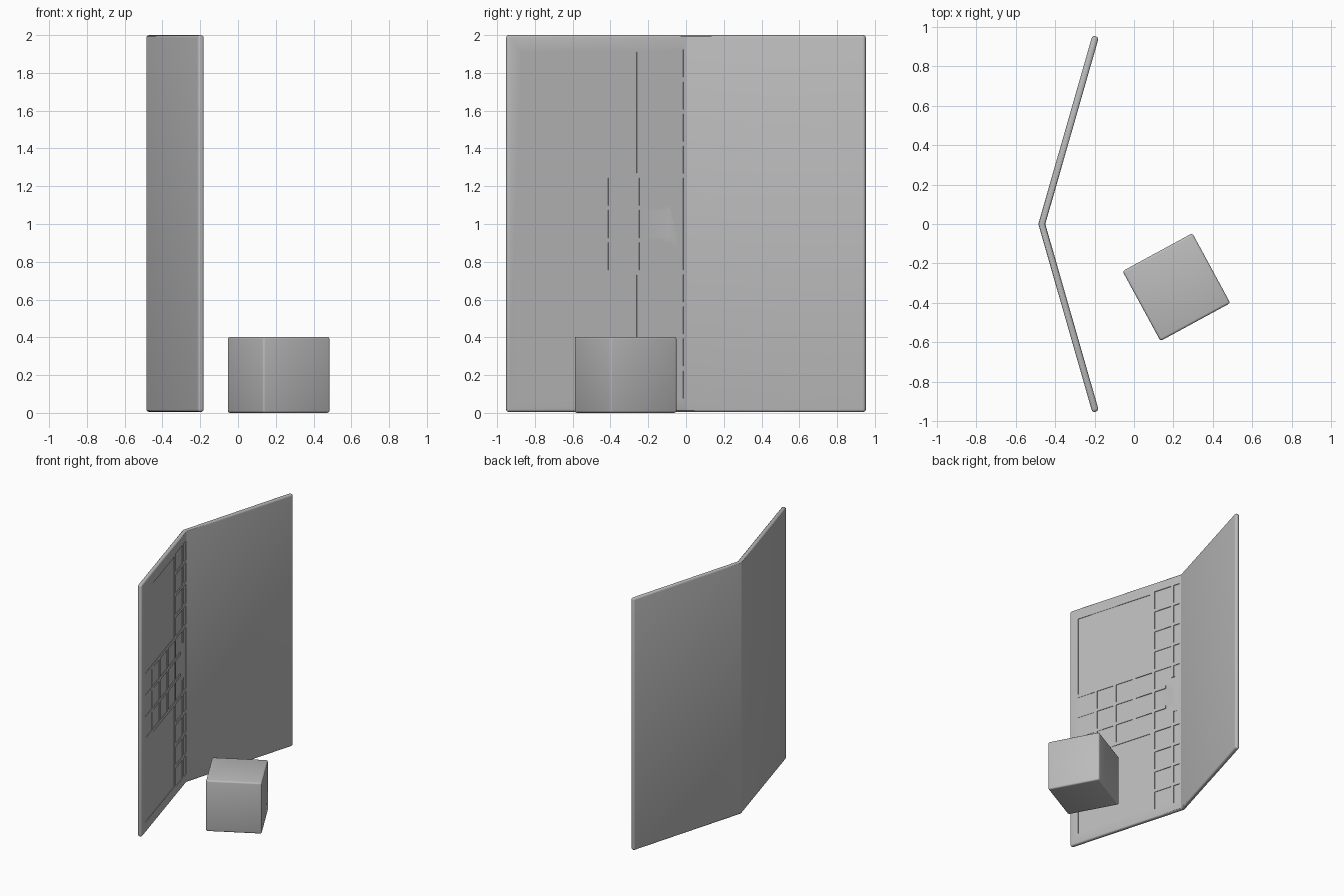
import bpy, bmesh, math
from mathutils import Matrix, Vector

old = bpy.data.objects.get("Cube")
if old:
    bpy.data.objects.remove(old, do_unlink=True)

grey = bpy.data.materials.new("plain grey")
grey.use_nodes = True
grey.diffuse_color = (0.5, 0.5, 0.5, 1)
grey.node_tree.nodes["Principled BSDF"].inputs["Base Color"].default_value = (0.5, 0.5, 0.5, 1)


def make_object(name, bm):
    bmesh.ops.recalc_face_normals(bm, faces=bm.faces)
    mesh = bpy.data.meshes.new(name)
    bm.to_mesh(mesh)
    bm.free()
    obj = bpy.data.objects.new(name, mesh)
    mesh.materials.append(grey)
    bpy.context.collection.objects.link(obj)
    return obj


def activate(obj):
    bpy.ops.object.select_all(action='DESELECT')
    obj.select_set(True)
    bpy.context.view_layer.objects.active = obj


def apply_bevel(obj, width):
    activate(obj)
    mod = obj.modifiers.new("round", 'BEVEL')
    mod.width, mod.segments = width, 3
    mod.limit_method, mod.angle_limit = 'ANGLE', math.radians(50)
    bpy.ops.object.modifier_apply(modifier=mod.name)


def apply_cut(obj, cutter):
    activate(obj)
    mod = obj.modifiers.new("cut", 'BOOLEAN')
    mod.operation, mod.solver, mod.object = 'DIFFERENCE', 'EXACT', cutter
    mod.use_self = True
    bpy.ops.object.modifier_apply(modifier=mod.name)
    bpy.data.objects.remove(cutter, do_unlink=True)


def smooth(obj):
    activate(obj)
    bpy.ops.object.shade_smooth_by_angle(angle=math.radians(30))


# Folded board: two mitred panels meeting at a vertical crease
ANGLE, THICK, HALF = math.radians(16), 0.034, 0.956
outer_fold, inner_fold = -0.485, -0.485 + THICK / math.cos(ANGLE)
outer_end = Vector((outer_fold + HALF * math.tan(ANGLE), -HALF))
inner_end = outer_end + THICK * Vector((math.cos(ANGLE), math.sin(ANGLE)))
half = [(outer_fold, 0), tuple(outer_end), tuple(inner_end), (inner_fold, 0)]
profile = half + [(x, -y) for x, y in (half[2], half[1])]

bm = bmesh.new()
base = bm.faces.new([bm.verts.new((x, y, 0.005)) for x, y in profile])
top = bmesh.ops.extrude_face_region(bm, geom=[base])
bmesh.ops.translate(bm, vec=(0, 0, 1.995),
                    verts=[v for v in top["geom"] if isinstance(v, bmesh.types.BMVert)])
board = make_object("folded_board", bm)
apply_bevel(board, 0.014)

# Shallow recesses on the front panel: track cells, yards and the centre
PITCH, GAP, MID = 0.17, 0.024, 1.0
along = Vector((math.sin(ANGLE), -math.cos(ANGLE), 0))
outward = Vector((math.cos(ANGLE), math.sin(ANGLE), 0))
cutters = bmesh.new()


def recess(s0, s1, z0, z1):
    def depth(s):
        return 0.006 - 0.004 * s
    corners = []
    for z in (z0, z1):
        for s, out in ((s0, -depth(s0)), (s1, -depth(s1)), (s1, 0.02), (s0, 0.02)):
            p = Vector((inner_fold, 0, z)) + along * s + outward * out
            corners.append(cutters.verts.new(p))
    low, high = corners[:4], corners[4:]
    cutters.faces.new(low)
    cutters.faces.new(high)
    for i in range(4):
        j = (i + 1) % 4
        cutters.faces.new((low[i], low[j], high[j], high[i]))


for col in range(6):
    s1 = (col + 0.5) * PITCH - GAP / 2 - 0.01
    s0 = max(s1 - PITCH + GAP, 0.014)
    for row in range(-5, 6):
        if col < 2 or abs(row) < 2:
            z = MID + row * PITCH
            recess(s0, s1, z - (PITCH - GAP) / 2, z + (PITCH - GAP) / 2)
for z in (0.09, 1.27):
    recess(0.27, 0.91, z, z + 0.64)
recess(0.0141, 0.137, 0.855, 1.148)

cutter = make_object("recess_cutter", cutters)
cutter.hide_render = True
apply_cut(board, cutter)
smooth(board)

# Loose block standing beside the board
bm = bmesh.new()
bmesh.ops.create_cube(bm, size=0.403, matrix=Matrix.Translation((0.215, -0.32, 0.2015))
                      @ Matrix.Rotation(math.radians(28.5), 4, 'Z'))
block = make_object("block", bm)
apply_bevel(block, 0.012)
smooth(block)
